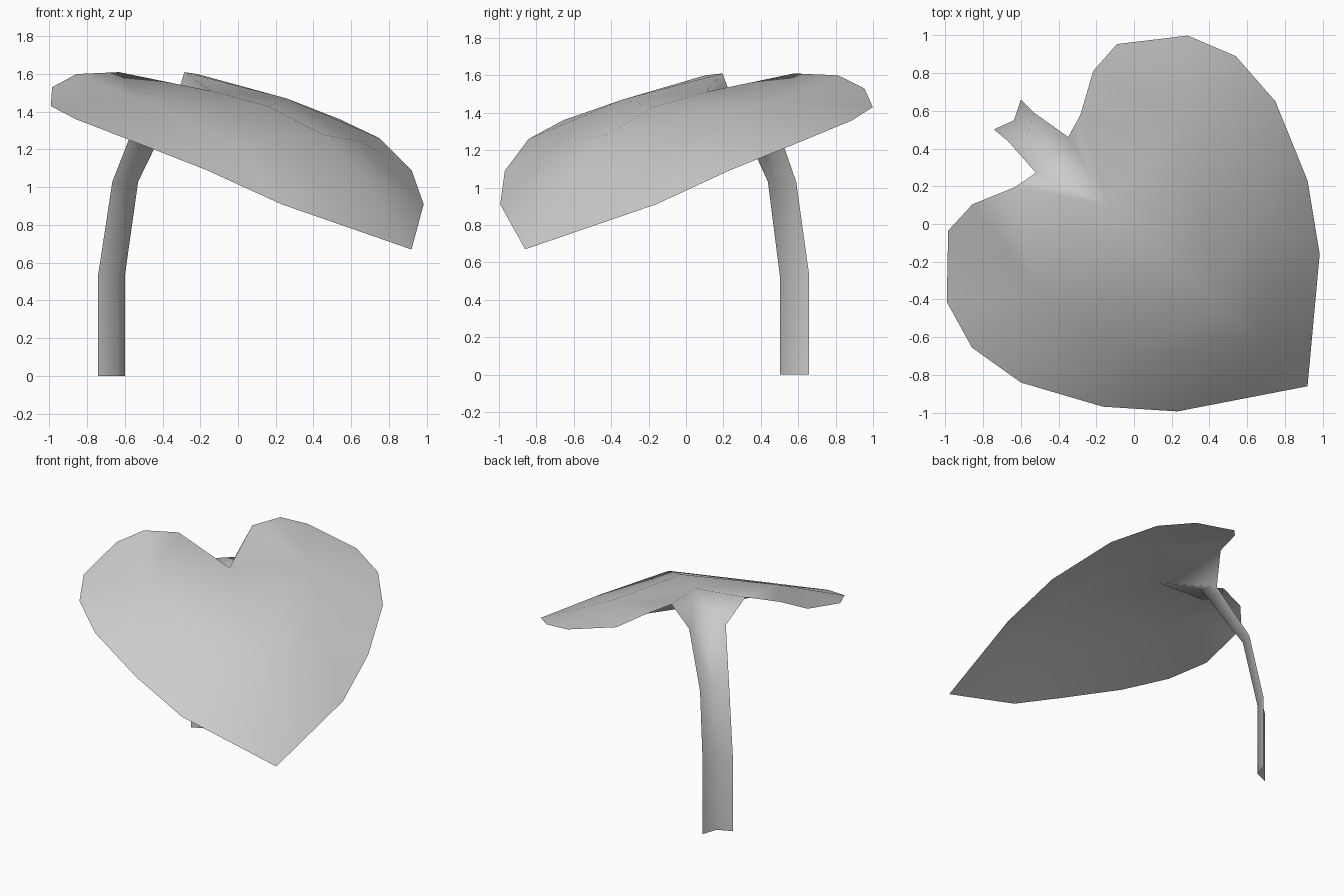
import bpy, math

cube = bpy.data.objects.get("Cube")
if cube:
    bpy.data.objects.remove(cube, do_unlink=True)

# One plain colour
grey = bpy.data.materials.new("pale_grey")
grey.use_nodes = True
colour = (0.6, 0.6, 0.6, 1)
grey.diffuse_color = colour
grey.node_tree.nodes["Principled BSDF"].inputs["Base Color"].default_value = colour

# Half of the sheet: x runs along the midrib to the tip at the origin, y is sideways
points = {
    # stem, a shallow channel: outer edge and spine
    "edge_low": (-2.146, .106, 0), "spine_low": (-2.1, 0, 0),
    "edge_mid": (-2.146, .106, .53), "spine_mid": (-2.1, 0, .53),
    "edge_top": (-2.047, .102, 1.03), "spine_top": (-2.0, 0, 1.03),
    "notch": (-1.827, .128, 1.4), "throat": (-1.71, 0, 1.46),
    # heart outline from the notch round the lobe to the tip
    "rim1": (-1.858, .258, 1.61), "rim2": (-1.964, .477, 1.6),
    "rim3": (-1.966, .667, 1.53), "rim4": (-1.718, .952, 1.43),
    "rim5": (-1.456, 1.042, 1.36), "rim6": (-1.139, 1.005, 1.26),
    "rim7": (-.731, .808, 1.09), "rim8": (-.422, .562, .91), "tip": (0, 0, .67),
    # midrib and crown of the lobe
    "rib1": (-1.433, 0, 1.51), "rib2": (-1.026, 0, 1.43),
    "rib3": (-.637, 0, 1.28), "rib4": (-.34, 0, 1.06),
    "crown": (-1.416, .58, 1.47), "cheek": (-.824, .522, 1.24),
}
faces = []


def fan(centre, ring):
    for a, b in zip(ring, ring[1:]):
        faces.append((centre, a, b))


# Stem strips
for low, high in (("low", "mid"), ("mid", "top")):
    faces.append(("edge_" + low, "edge_" + high, "spine_" + high, "spine_" + low))
faces.append(("edge_top", "notch", "throat", "spine_top"))

# Leaf blade
fan("rib1", ["throat", "notch", "rim1", "crown"])
fan("crown", ["rim1", "rim2", "rim3", "rim4", "rim5", "rim6", "cheek", "rib3", "rib2", "rib1"])
fan("cheek", ["rim6", "rim7", "rim8", "rib4", "rib3"])
fan("rib4", ["rim8", "tip"])

names = list(points)
mesh = bpy.data.meshes.new("leaf_and_stem")
# reversed winding makes the upper side the outside
mesh.from_pydata(list(points.values()), [],
                 [[names.index(n) for n in reversed(f)] for f in faces])
mesh.materials.append(grey)
for poly in mesh.polygons:
    poly.use_smooth = True

leaf = bpy.data.objects.new("leaf_and_stem", mesh)
bpy.context.collection.objects.link(leaf)
leaf.location = (.92, -.86, 0)
leaf.rotation_euler.z = math.radians(-42.15)

# Second half
mirror = leaf.modifiers.new("mirror", "MIRROR")
mirror.use_axis = (False, True, False)
mirror.merge_threshold = .001
